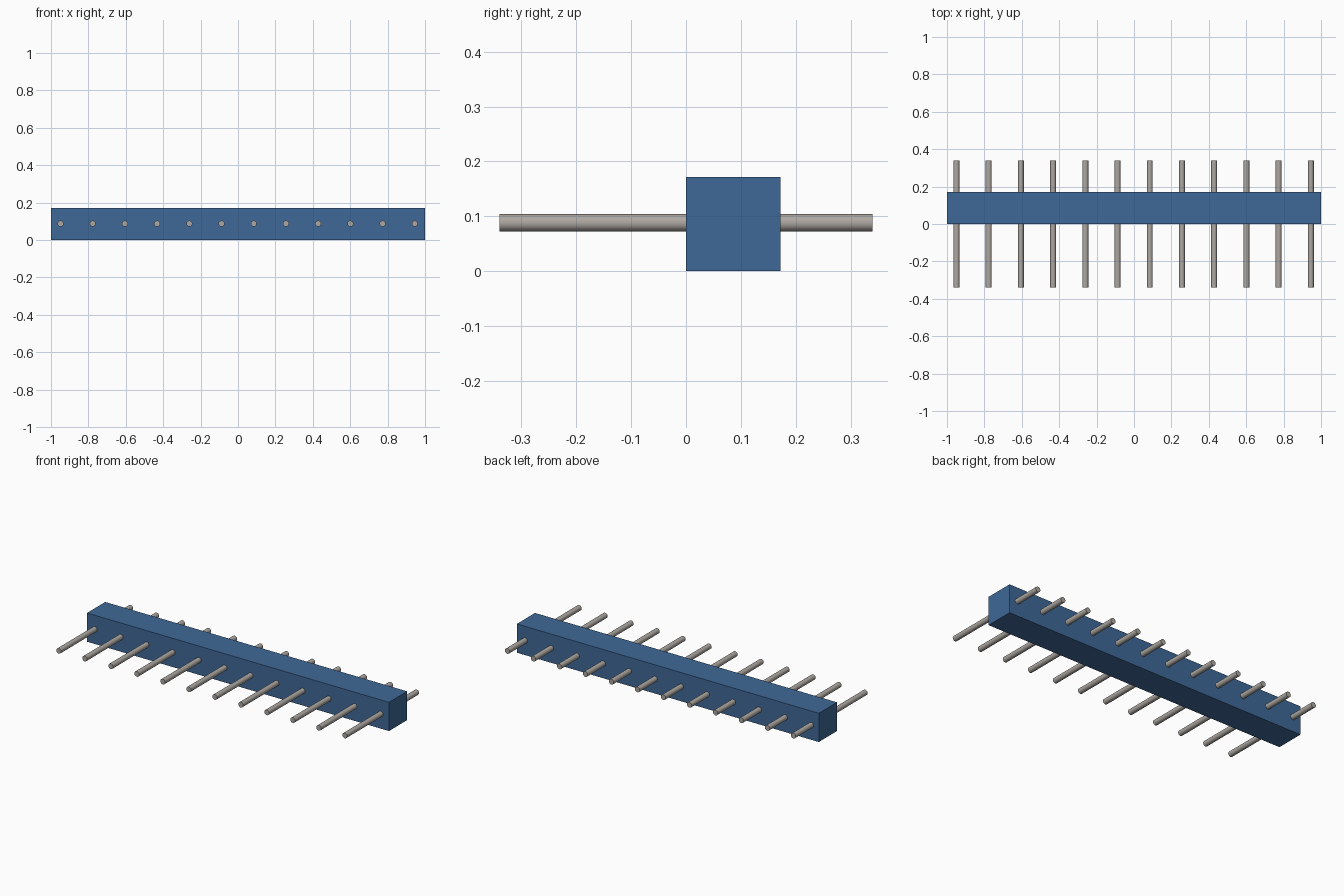
import bpy
import math

cube = bpy.data.objects.get("Cube")
if cube:
    bpy.data.objects.remove(cube, do_unlink=True)


def material(name, color):
    mat = bpy.data.materials.new(name)
    mat.use_nodes = True
    mat.diffuse_color = color
    mat.node_tree.nodes["Principled BSDF"].inputs["Base Color"].default_value = color
    return mat


blue = material("blue plastic", (0.05, 0.14, 0.31, 1))
metal = material("grey metal", (0.42, 0.39, 0.36, 1))

# Housing bar
SIDE = 0.172
bpy.ops.mesh.primitive_cube_add(size=1, location=(0, SIDE / 2, SIDE / 2))
housing = bpy.context.object
housing.name = "housing"
housing.scale = (2, SIDE, SIDE)
bpy.ops.object.transform_apply(location=False, rotation=False, scale=True)
housing.data.materials.append(blue)

# Row of round pins passing through the housing
PINS, PITCH, FIRST_X = 12, 0.1722, -0.949
for i in range(PINS):
    bpy.ops.mesh.primitive_cylinder_add(
        vertices=32, radius=0.016, depth=0.68,
        location=(FIRST_X + i * PITCH, 0, 0.088),
        rotation=(math.pi / 2, 0, 0))
    pin = bpy.context.object
    pin.name = f"pin_{i + 1}"
    pin.data.materials.append(metal)
    bpy.ops.object.shade_smooth_by_angle(angle=math.radians(40))
